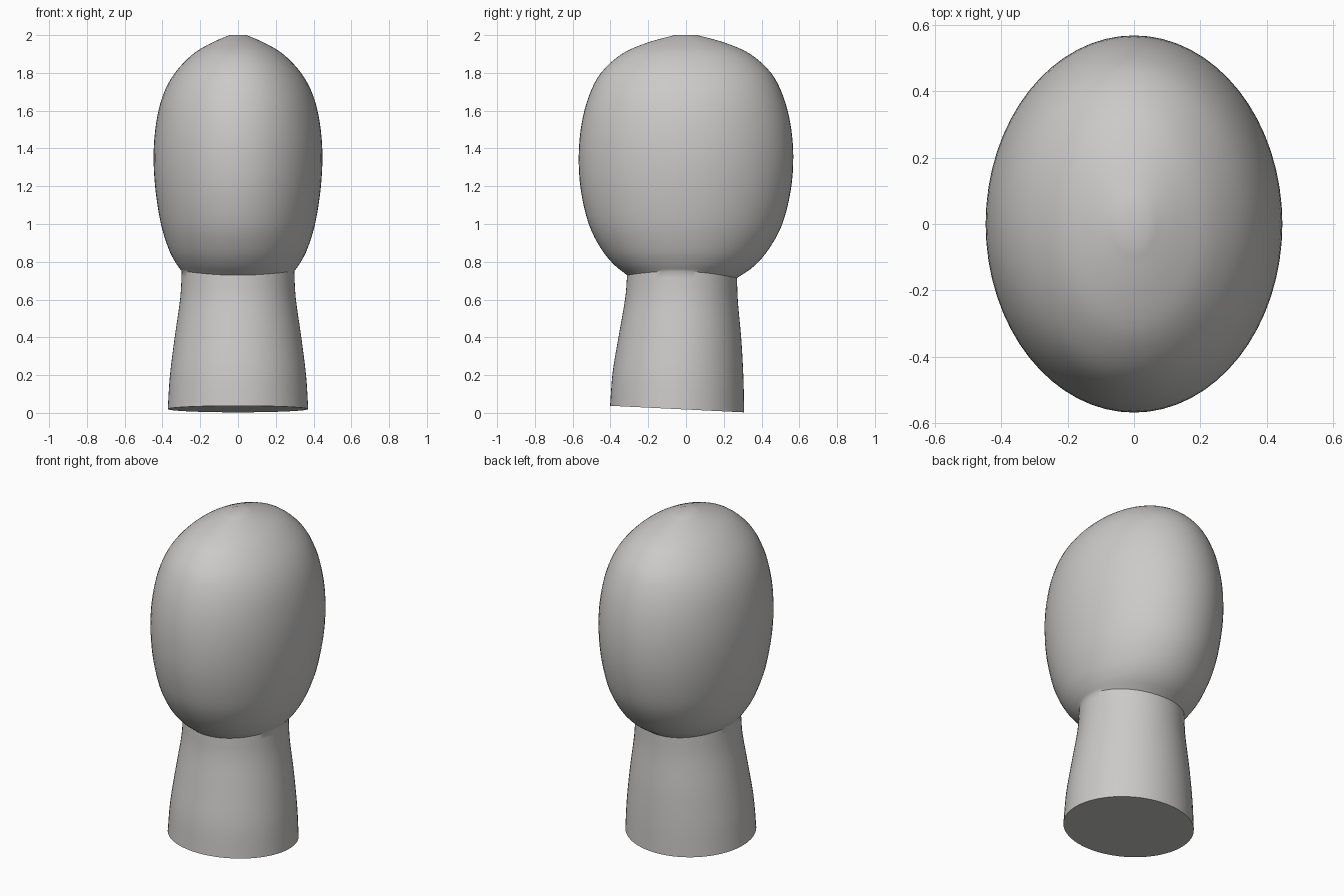
import bpy
import bmesh
from math import cos, sin, pi, radians
from mathutils import Vector

cube = bpy.data.objects.get("Cube")
if cube:
    bpy.data.objects.remove(cube)

SIDES = 64
STEPS = 4

# Ring: height, half width, front y, back y, tilt along y, bow of the sides
NECK = [
    (0.018, 0.372, -0.402, 0.308, -0.049, 0),
    (0.20, 0.360, -0.388, 0.304, -0.045, 0),
    (0.40, 0.335, -0.355, 0.293, -0.04, 0),
    (0.60, 0.306, -0.322, 0.275, -0.035, 0.005),
    (0.735, 0.298, -0.312, 0.270, -0.025, 0.014),
]
HEAD = [
    (0.735, 0.298, -0.312, 0.270, -0.025, 0.014),
    (0.79, 0.332, -0.382, 0.362, -0.01, 0.008),
    (0.87, 0.368, -0.450, 0.440, 0, 0),
    (1.00, 0.408, -0.515, 0.510, 0, 0),
    (1.18, 0.437, -0.557, 0.555, 0, 0),
    (1.36, 0.447, -0.568, 0.568, 0, 0),
    (1.53, 0.434, -0.553, 0.553, 0, 0),
    (1.68, 0.398, -0.513, 0.513, 0, 0),
    (1.80, 0.334, -0.450, 0.450, 0, 0),
    (1.90, 0.238, -0.340, 0.340, 0, 0),
    (1.96, 0.138, -0.205, 0.205, 0, 0),
    (2.00, 0.045, -0.060, 0.060, 0, 0),
]


def smooth_rows(rows):
    """Fill in rows along a Catmull-Rom spline."""
    pts = [Vector(r) for r in rows]
    pts = [2 * pts[0] - pts[1]] + pts + [2 * pts[-1] - pts[-2]]
    out = []
    for a, b, c, d in zip(pts, pts[1:], pts[2:], pts[3:]):
        for i in range(STEPS):
            t = i / STEPS
            out.append(b + (c - a) * (t / 2)
                       + (2 * a - 5 * b + 4 * c - d) * (t * t / 2)
                       + (3 * b - a - 3 * c + d) * (t ** 3 / 2))
    return out + [pts[-2]]


def add_ring(bm, row):
    z, rx, front, back, tilt, bow = row
    ring = []
    for i in range(SIDES):
        a = 2 * pi * i / SIDES
        y = (front + back) / 2 + (back - front) / 2 * sin(a)
        ring.append(bm.verts.new((rx * cos(a), y, z + tilt * y + bow * cos(2 * a))))
    return ring


# Neck flows into the head; the crease between them stays sharp
bm = bmesh.new()
rings = [add_ring(bm, r) for r in smooth_rows(NECK) + smooth_rows(HEAD)[1:]]
for low, high in zip(rings, rings[1:]):
    for i in range(SIDES):
        j = (i + 1) % SIDES
        bm.faces.new((low[i], low[j], high[j], high[i]))
bm.faces.new(rings[0][::-1])
bm.faces.new(rings[-1])

mesh = bpy.data.meshes.new("head_and_neck")
bm.to_mesh(mesh)
bm.free()
body = bpy.data.objects.new("head_and_neck", mesh)
bpy.context.collection.objects.link(body)

# Plain grey surface
grey = bpy.data.materials.new("light_grey")
grey.use_nodes = True
color = (0.6, 0.59, 0.58, 1)
grey.diffuse_color = color
grey.node_tree.nodes["Principled BSDF"].inputs["Base Color"].default_value = color
mesh.materials.append(grey)

bpy.ops.object.select_all(action="DESELECT")
body.select_set(True)
bpy.context.view_layer.objects.active = body
bpy.ops.object.shade_smooth_by_angle(angle=radians(40))
